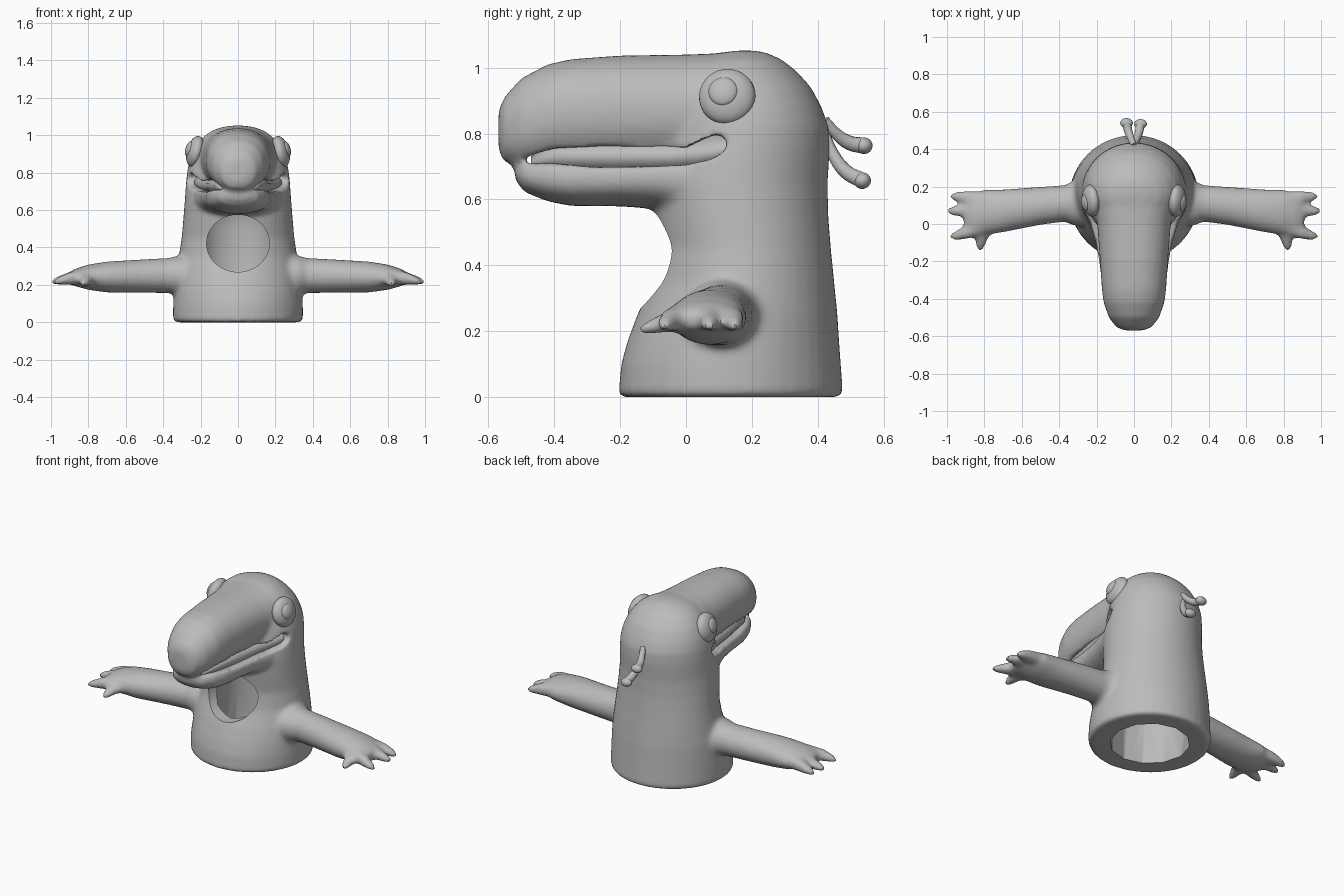
import bpy, bmesh, math

if "Cube" in bpy.data.objects:
    bpy.data.objects.remove(bpy.data.objects["Cube"])

grey = bpy.data.materials.new("plain_grey")
grey.diffuse_color = (0.5, 0.5, 0.5, 1)
grey.use_nodes = True
grey.node_tree.nodes["Principled BSDF"].inputs["Base Color"].default_value = grey.diffuse_color


def finish(name, bm):
    bmesh.ops.recalc_face_normals(bm, faces=bm.faces[:])
    me = bpy.data.meshes.new(name)
    bm.to_mesh(me)
    bm.free()
    me.materials.append(grey)
    ob = bpy.data.objects.new(name, me)
    bpy.context.collection.objects.link(ob)
    return ob


def loft(name, axis, sections, n=32, mirror=1, power=2.0):
    """Skin oval sections (position, centre u, centre v, radius u, radius v) along an axis."""
    bm = bmesh.new()
    rings = []
    for t, cu, cv, ru, rv in sections:
        ring = []
        for i in range(n):
            a = 2 * math.pi * i / n
            c, s = math.cos(a), math.sin(a)
            u = cu + ru * math.copysign(abs(c) ** (2 / power), c)
            v = cv + rv * math.copysign(abs(s) ** (2 / power), s)
            x, y, z = {"x": (t, u, v), "y": (u, t, v), "z": (u, v, t)}[axis]
            ring.append(bm.verts.new((x * mirror, y, z)))
        rings.append(ring)
    for r, q in zip(rings, rings[1:]):
        for i in range(n):
            bm.faces.new((r[i], r[(i + 1) % n], q[(i + 1) % n], q[i]))
    bm.faces.new(rings[0])
    bm.faces.new(rings[-1])
    return finish(name, bm)


def span(rows):
    """Rows of (position, low, high, half width) for sections along y."""
    return [(t, 0, (a + b) / 2, w, (b - a) / 2) for t, a, b, w in rows]


def ball(name, loc, size, tilt=0.0, turn=0.0):
    bm = bmesh.new()
    bmesh.ops.create_uvsphere(bm, u_segments=32, v_segments=16, radius=1)
    ob = finish(name, bm)
    ob.scale, ob.location, ob.rotation_euler = size, loc, (0, tilt, turn)
    return ob


def smooth(ob, angle):
    bpy.ops.object.select_all(action="DESELECT")
    ob.select_set(True)
    bpy.context.view_layer.objects.active = ob
    bpy.ops.object.convert(target="MESH")
    bpy.ops.object.shade_smooth_by_angle(angle=math.radians(angle))


# torso and head: (height, front, back, half width)
torso = [(0, -.195, .465, .335), (.012, -.205, .477, .348), (.1, -.197, .47, .347),
         (.17, -.178, .465, .343), (.25, -.148, .46, .335), (.35, -.102, .45, .317),
         (.45, -.085, .44, .302), (.55, -.10, .432, .293), (.65, -.11, .43, .285),
         (.75, -.09, .436, .278), (.82, -.07, .433, .27), (.88, -.05, .412, .255),
         (.94, -.03, .38, .228), (.99, 0, .335, .188), (1.025, .04, .29, .14),
         (1.045, .1, .245, .08), (1.052, .15, .21, .03)]
body = loft("body", "z", [(z, 0, (a + b) / 2, w, (b - a) / 2) for z, a, b, w in torso], 40)
parts = [body]

# snout and lower jaw
parts.append(loft("snout", "y", span([
    (-.569, .75, .87, .05), (-.552, .712, .91, .095), (-.50, .695, .968, .135),
    (-.42, .70, 1.01, .163), (-.35, .70, 1.026, .172), (-.2, .70, 1.037, .182),
    (0, .70, 1.04, .197), (.1, .72, 1.044, .215), (.2, .74, 1.046, .2)]), power=2.2))
parts.append(loft("jaw", "y", span([
    (-.519, .66, .70, .06), (-.49, .622, .725, .11), (-.42, .594, .745, .148),
    (-.35, .580, .75, .168), (-.2, .579, .755, .187), (-.1, .572, .77, .205),
    (0, .55, .78, .235), (.1, .5, .79, .245)]), power=2.3))

# arms with three fingers and a thumb
fingers = [((.8, .13), (.9, .14), (.96, .147), (.988, .146)),
           ((.8, .07), (.9, .072), (.975, .07), (1.005, .07)),
           ((.8, -.01), (.9, -.045), (.96, -.063), (.988, -.067))]
girth = [(.245, .045, .045), (.235, .038, .035), (.221, .026, .022), (.212, .01, .01)]
for m in (1, -1):
    parts.append(loft("arm", "x", [
        (.2, .11, .25, .13, .11), (.325, .11, .25, .118, .105), (.37, .11, .25, .098, .094),
        (.5, .097, .247, .102, .09), (.7, .07, .242, .115, .083), (.8, .062, .241, .122, .068),
        (.87, .05, .24, .115, .047), (.91, .045, .235, .085, .028)], mirror=m))
    for path in fingers:
        parts.append(loft("finger", "x", [(x, y, z, ry, rz) for (x, y), (z, ry, rz) in zip(path, girth)],
                          16, m))
    parts.append(loft("thumb", "y", [
        (0, .78, .24, .05, .04), (-.07, .815, .225, .04, .03),
        (-.12, .82, .21, .025, .021), (-.15, .825, .203, .01, .01)], 16, m))

bpy.ops.object.select_all(action="DESELECT")
for p in parts:
    p.select_set(True)
bpy.context.view_layer.objects.active = body
bpy.ops.object.join()

# cutters: mouth slit, face opening and hollow inside
slit = [(-.62, .698), (-.48, .709), (-.4, .709), (-.28, .698), (-.1, .70), (0, .705), (.08, .723),
        (.115, .745), (.125, .77), (.115, .79), (.09, .797), (.06, .785), (0, .757), (-.1, .755),
        (-.25, .762), (-.4, .755), (-.46, .738), (-.51, .716), (-.62, .703)]
bm = bmesh.new()
face = bm.faces.new([bm.verts.new((-.5, y, z)) for y, z in slit])
ext = bmesh.ops.extrude_face_region(bm, geom=[face])
bmesh.ops.translate(bm, vec=(1, 0, 0), verts=[v for v in ext["geom"] if isinstance(v, bmesh.types.BMVert)])
mouth_cutter = finish("mouth_cutter", bm)
face_cutter = loft("face_cutter", "y", [(-.25, 0, .422, .168, .153), (.15, 0, .422, .168, .153)], 48)
hollow_cutter = loft("hollow_cutter", "z", [
    (-.05, 0, .135, .225, .225), (.3, 0, .16, .225, .23), (.5, 0, .175, .22, .21),
    (.65, 0, .18, .19, .18), (.72, 0, .18, .1, .1)], 12)


def cut(cutter):
    mod = body.modifiers.new("cut", "BOOLEAN")
    mod.operation, mod.solver, mod.object = "DIFFERENCE", "EXACT", cutter
    cutter.hide_render = True
    cutter.hide_set(True)


def blend(size, steps):
    mod = body.modifiers.new("blend", "REMESH")
    mod.mode, mod.voxel_size = "VOXEL", size
    mod = body.modifiers.new("soften", "SMOOTH")
    mod.factor, mod.iterations = .5, steps


blend(.012, 6)
cut(mouth_cutter)
blend(.010, 3)
cut(hollow_cutter)
cut(face_cutter)
smooth(body, 40)
for c in (mouth_cutter, face_cutter, hollow_cutter):
    bpy.data.objects.remove(c)

# inside of the mouth
lining = loft("mouth_lining", "y", span([
    (-.47, .69, .73, .08), (-.4, .67, .79, .125), (-.2, .66, .80, .16), (-.05, .66, .80, .18),
    (.03, .66, .81, .205), (.1, .67, .82, .235), (.16, .69, .82, .235)]))
smooth(lining, 60)

# bulging eyes with raised pupils
for m in (1, -1):
    smooth(ball("eye", (m * .228, .125, .912), (.046, .086, .086), -m * .25, -m * .1), 60)
    smooth(ball("pupil", (m * .258, .113, .927), (.022, .045, .045), -m * .3, -m * .15), 60)

# two tufts on the back of the head
tufts = [((0, .42, .84), (-.015, .455, .80), (-.03, .495, .772), (-.04, .54, .763)),
         ((0, .42, .80), (.012, .445, .74), (.025, .485, .685), (.035, .535, .657))]
for path in tufts:
    cu = bpy.data.curves.new("tuft", "CURVE")
    cu.dimensions, cu.bevel_depth, cu.bevel_resolution, cu.use_fill_caps = "3D", .026, 4, True
    sp = cu.splines.new("BEZIER")
    sp.bezier_points.add(len(path) - 1)
    for p, co, r in zip(sp.bezier_points, path, (.6, .7, .85, .95)):
        p.co, p.radius = co, r
        p.handle_left_type = p.handle_right_type = "AUTO"
    cu.materials.append(grey)
    tuft = bpy.data.objects.new("tuft", cu)
    bpy.context.collection.objects.link(tuft)
    smooth(tuft, 60)
    x, y, z = path[-1]
    smooth(ball("tuft_tip", (x, y, z), (.034, .026, .025)), 60)
